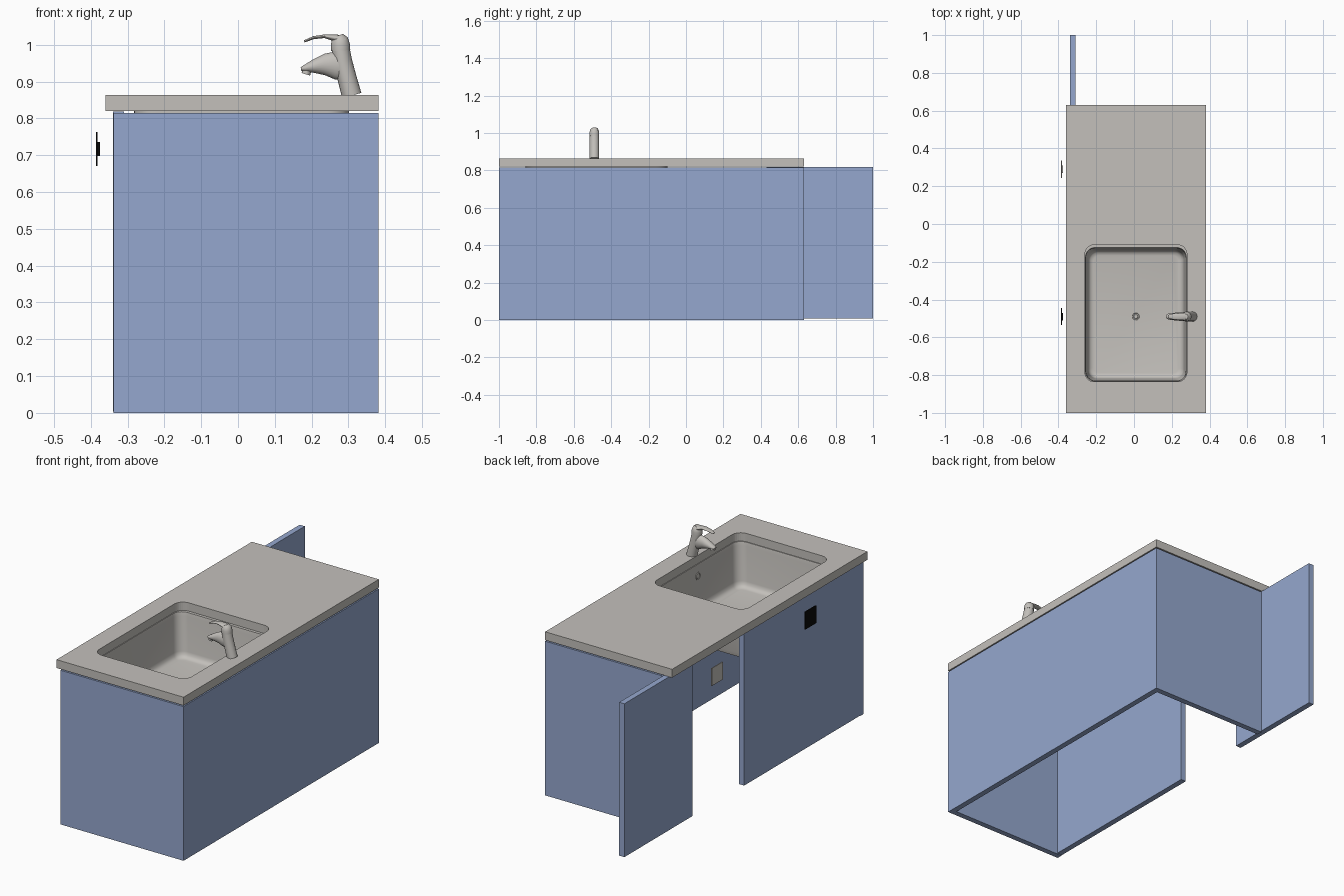
import bpy, bmesh, math
from mathutils import Vector

if "Cube" in bpy.data.objects:
    bpy.data.objects.remove(bpy.data.objects["Cube"])


def material(name, color):
    m = bpy.data.materials.new(name)
    m.use_nodes = True
    m.diffuse_color = (*color, 1)
    m.node_tree.nodes["Principled BSDF"].inputs["Base Color"].default_value = (*color, 1)
    return m


BLUE = material("blue_panel", (0.30, 0.39, 0.62))
STONE = material("warm_grey", (0.55, 0.53, 0.50))
BLACK = material("black", (0.003, 0.003, 0.003))


def finish(name, bm, mat, smooth=False):
    bmesh.ops.recalc_face_normals(bm, faces=bm.faces)
    mesh = bpy.data.meshes.new(name)
    bm.to_mesh(mesh)
    bm.free()
    mesh.materials.append(mat)
    ob = bpy.data.objects.new(name, mesh)
    bpy.context.collection.objects.link(ob)
    if smooth:
        bpy.ops.object.select_all(action="DESELECT")
        ob.select_set(True)
        bpy.context.view_layer.objects.active = ob
        bpy.ops.object.shade_smooth_by_angle(angle=math.radians(40))
    return ob


def box(name, x, y, z, mat):
    bm = bmesh.new()
    bmesh.ops.create_cube(bm, size=1)
    for v in bm.verts:
        v.co = [a + (b - a) * (c + 0.5) for (a, b), c in zip((x, y, z), v.co)]
    return finish(name, bm, mat)


def loft(name, rings, mat, smooth=True):
    """Skin a list of equally sized point rings and cap both ends."""
    bm = bmesh.new()
    loops = [[bm.verts.new(p) for p in ring] for ring in rings]
    n = len(loops[0])
    for a, b in zip(loops, loops[1:]):
        for i in range(n):
            j = (i + 1) % n
            bm.faces.new((a[i], a[j], b[j], b[i]))
    bm.faces.new(loops[0])
    bm.faces.new(loops[-1])
    return finish(name, bm, mat, smooth)


def rounded_rect(x0, x1, y0, y1, r, z, steps=8):
    pts = []
    corners = ((x1 - r, y1 - r), (x0 + r, y1 - r), (x0 + r, y0 + r), (x1 - r, y0 + r))
    for k, (cx, cy) in enumerate(corners):
        for i in range(steps + 1):
            a = math.pi / 2 * (k + i / steps)
            pts.append((cx + r * math.cos(a), cy + r * math.sin(a), z))
    return pts


def circle(center, axis, r, n=32):
    q = Vector(axis).to_track_quat("Z", "Y")
    return [Vector(center) + q @ Vector((r * math.cos(2 * math.pi * i / n),
                                         r * math.sin(2 * math.pi * i / n), 0)) for i in range(n)]


def lathe(name, base, axis, profile, mat):
    """Profile entries are (radius, distance along axis)."""
    loft(name, [circle(Vector(base) + Vector(axis) * h, axis, r) for r, h in profile], mat)


# Cabinet panels and the half-open sliding door
TOP = 0.814
L, R, F, B, T = -0.34, 0.382, -1.0, 0.63, 0.03
box("front_panel", (L + 0.002, R), (F, F + T), (0, TOP), BLUE)
box("rear_panel", (L + T, R), (B - T, B), (0, TOP), BLUE)
box("long_side_panel", (R - T, R), (F + T, B - T), (0, TOP), BLUE)
box("fixed_side_panel", (L, L + T), (F + T, 0), (0.004, TOP), BLUE)
box("sliding_door", (L, L + T), (0.43, 1.0), (0.008, 0.818), BLUE)

# Worktop with rounded sink opening
worktop = box("worktop", (-0.36, 0.382), (-1, 0.63), (0.82, 0.864), STONE)
HOLE = (-0.26, 0.28, -0.835, -0.11)
cutter = loft("opening_cutter", [rounded_rect(*HOLE, 0.05, z) for z in (0.7, 1.0)], STONE, False)
cutter.hide_render = True
mod = worktop.modifiers.new("opening", "BOOLEAN")
mod.operation = "DIFFERENCE"
mod.solver = "EXACT"
mod.object = cutter
bpy.ops.object.select_all(action="DESELECT")
bpy.context.view_layer.objects.active = worktop
worktop.select_set(True)
bpy.ops.object.modifier_apply(modifier=mod.name)
bpy.data.objects.remove(cutter)


# Sink bowl: floor, wall, flange, then back down the outside
def sink_ring(inset, z, r):
    x0, x1, y0, y1 = HOLE
    return rounded_rect(x0 + inset, x1 - inset, y0 + inset, y1 - inset - 0.012, r, z)


bowl = [(0.045, 0.588, 0.03), (0.03, 0.592, 0.04), (0.02, 0.603, 0.047), (0.016, 0.62, 0.05),
        (0.006, 0.8, 0.05), (0.003, 0.8195, 0.05), (-0.022, 0.8195, 0.06), (-0.022, 0.815, 0.06),
        (0.0, 0.813, 0.05), (0.01, 0.62, 0.05), (0.016, 0.597, 0.047), (0.045, 0.582, 0.03)]
loft("sink_bowl", [sink_ring(*b) for b in bowl], STONE)

# Drain and overflow rings
Y = -0.49
lathe("drain", (0.01, Y, 0.587), (0, 0, 1),
      [(0.026, 0), (0.026, 0.004), (0.019, 0.004), (0.017, 0.002), (0.012, 0.002), (0.01, 0.005)], STONE)
lathe("overflow", (0.274, Y, 0.76), (-1, 0, 0),
      [(0.02, 0), (0.02, 0.005), (0.014, 0.005), (0.012, 0.003)], STONE)


# Tap: elliptical sections swept in the x-z plane
def sweep(name, sections):
    """Sections are (x, z, half thickness, half width)."""
    rings = []
    for i, (x, z, a, b) in enumerate(sections):
        p, q = sections[max(i - 1, 0)], sections[min(i + 1, len(sections) - 1)]
        d = Vector((q[0] - p[0], q[1] - p[1])).normalized()
        ring = []
        for k in range(24):
            t = 2 * math.pi * k / 24
            u = a * math.cos(t)
            ring.append((x - d.y * u, Y + b * math.sin(t), z + d.x * u))
        rings.append(ring)
    loft(name, rings, STONE)


sweep("tap_body", [(0.309, 0.862, 0.027, 0.026), (0.296, 0.91, 0.026, 0.026),
                   (0.284, 0.955, 0.026, 0.026), (0.279, 0.99, 0.024, 0.025)])
sweep("tap_spout", [(0.295, 0.942, 0.04, 0.02), (0.265, 0.944, 0.038, 0.024), (0.235, 0.946, 0.029, 0.022),
                    (0.205, 0.941, 0.018, 0.019), (0.183, 0.936, 0.01, 0.016), (0.171, 0.934, 0.005, 0.009)])
lathe("tap_nozzle", (0.188, Y, 0.932), (-0.3, 0, -0.95), [(0.012, 0), (0.012, 0.013), (0.009, 0.013)], STONE)
sweep("tap_cap", [(0.279, 0.984, 0.026, 0.026), (0.278, 1.0, 0.026, 0.026),
                  (0.276, 1.016, 0.022, 0.023), (0.273, 1.025, 0.013, 0.014)])
sweep("tap_lever", [(0.29, 1.01, 0.013, 0.02), (0.265, 1.018, 0.01, 0.02), (0.235, 1.023, 0.005, 0.018),
                    (0.205, 1.019, 0.004, 0.015), (0.18, 1.009, 0.003, 0.008)])

# Wall plates standing off the open side, each with a small rear block
for label, y, mat in (("dark", Y, BLACK), ("pale", 0.29, STONE)):
    box(label + "_plate", (-0.386, -0.381), (y - 0.046, y + 0.046), (0.67, 0.763), mat)
    box(label + "_plate_block", (-0.381, -0.375), (y - 0.02, y + 0.02), (0.698, 0.736), mat)
